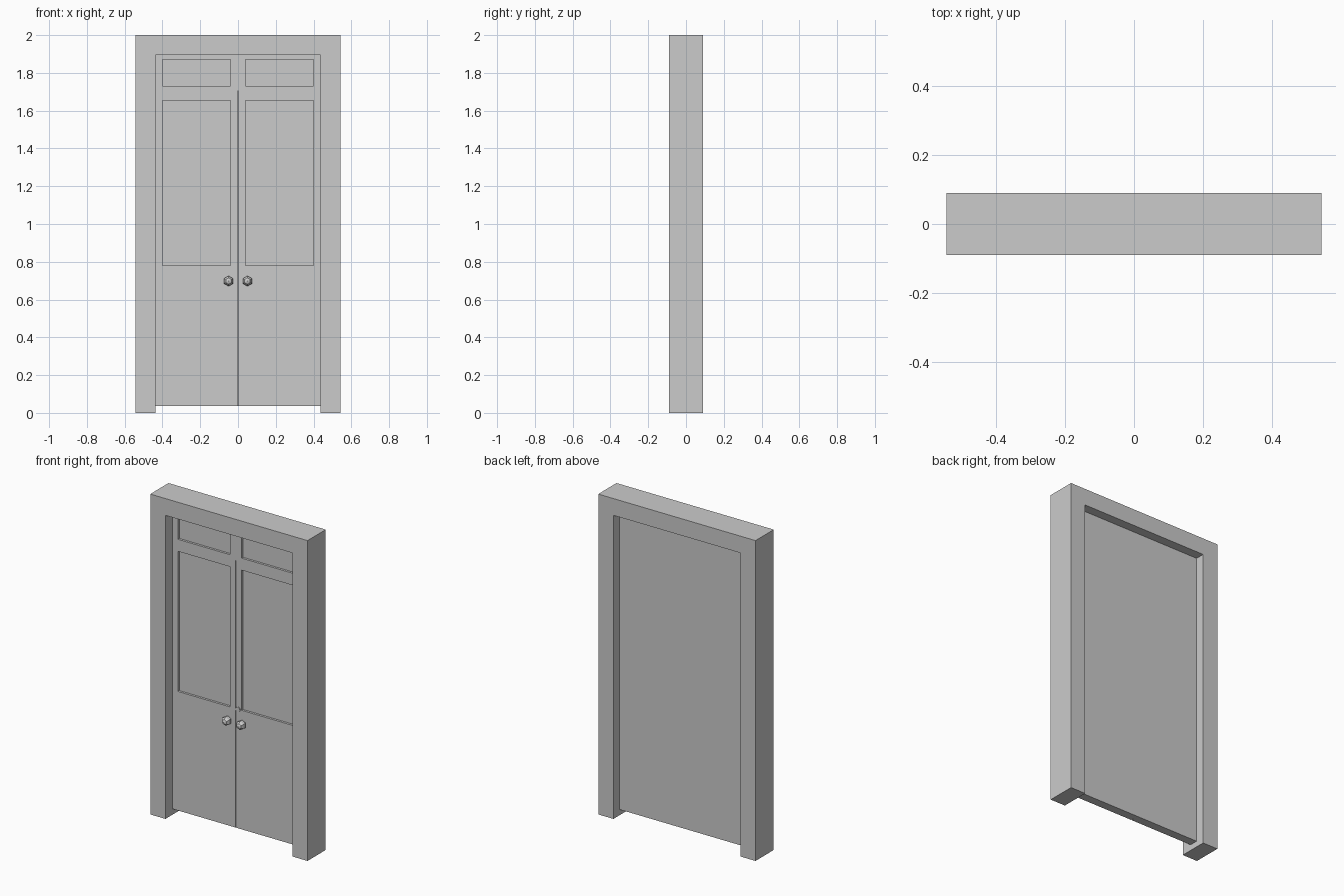
import bpy, bmesh
from math import radians
from mathutils import Matrix, Vector

if "Cube" in bpy.data.objects:
    bpy.data.objects.remove(bpy.data.objects["Cube"])

FACE, BACK = -0.022, 0.032     # door front and back planes
W, H, D = 0.543, 2.0, 0.09     # frame half width, height, half depth
OPEN_X, OPEN_Z = 0.438, 1.895  # opening


def make(name, bm):
    bmesh.ops.recalc_face_normals(bm, faces=bm.faces)
    mesh = bpy.data.meshes.new(name)
    bm.to_mesh(mesh)
    bm.free()
    obj = bpy.data.objects.new(name, mesh)
    bpy.context.collection.objects.link(obj)
    return obj


def add_box(bm, x0, x1, y0, y1, z0, z1):
    size = Matrix.Diagonal((x1 - x0, y1 - y0, z1 - z0, 1))
    mid = Vector((x0 + x1, y0 + y1, z0 + z1)) / 2
    bmesh.ops.create_cube(bm, size=1, matrix=Matrix.Translation(mid) @ size)


# Surrounding frame: upside-down U profile extruded through its depth
bm = bmesh.new()
profile = [(-W, 0), (-W, H), (W, H), (W, 0), (OPEN_X, 0),
           (OPEN_X, OPEN_Z), (-OPEN_X, OPEN_Z), (-OPEN_X, 0)]
face = bm.faces.new([bm.verts.new((x, -D, z)) for x, z in profile])
ext = bmesh.ops.extrude_face_region(bm, geom=[face])
moved = [g for g in ext["geom"] if isinstance(g, bmesh.types.BMVert)]
bmesh.ops.translate(bm, verts=moved, vec=(0, 2 * D, 0))
make("door_frame", bm)

# Door slab
bm = bmesh.new()
add_box(bm, -OPEN_X, OPEN_X, FACE, BACK, 0.037, OPEN_Z)
doors = make("double_door", bm)

# Cutters: recessed panels on both leaves and the groove between the leaves
bm = bmesh.new()
for x0, x1 in ((-0.40, -0.04), (0.04, 0.40)):
    for z0, z1 in ((0.78, 1.655), (1.73, 1.87)):
        add_box(bm, x0, x1, FACE - 0.05, FACE + 0.014, z0, z1)
add_box(bm, -0.0025, 0.0025, FACE - 0.05, FACE + 0.014, 0.0, 1.705)
cutter = make("panel_cutter", bm)
cutter.hide_render = True
cut = doors.modifiers.new("panels", "BOOLEAN")
cut.operation = "DIFFERENCE"
cut.solver = "EXACT"
cut.object = cutter
bpy.context.view_layer.objects.active = doors
bpy.ops.object.modifier_apply(modifier=cut.name)
bpy.data.objects.remove(cutter)

# Faceted six-sided knobs, one per leaf
turn = Matrix.Rotation(radians(90), 4, "X")
for side, x in (("left", -0.05), ("right", 0.05)):
    bm = bmesh.new()
    bmesh.ops.create_uvsphere(bm, u_segments=6, v_segments=5, radius=0.029,
                              matrix=Matrix.Translation((x, -0.041, 0.698)) @ turn)
    make("knob_" + side, bm)

# Keyhole disc on the right leaf
bm = bmesh.new()
bmesh.ops.create_cone(bm, cap_ends=True, segments=8, radius1=0.016, radius2=0.016,
                      depth=0.02,
                      matrix=Matrix.Translation((0.017, FACE + 0.004, 0.78)) @ turn)
make("lock_disc", bm)
